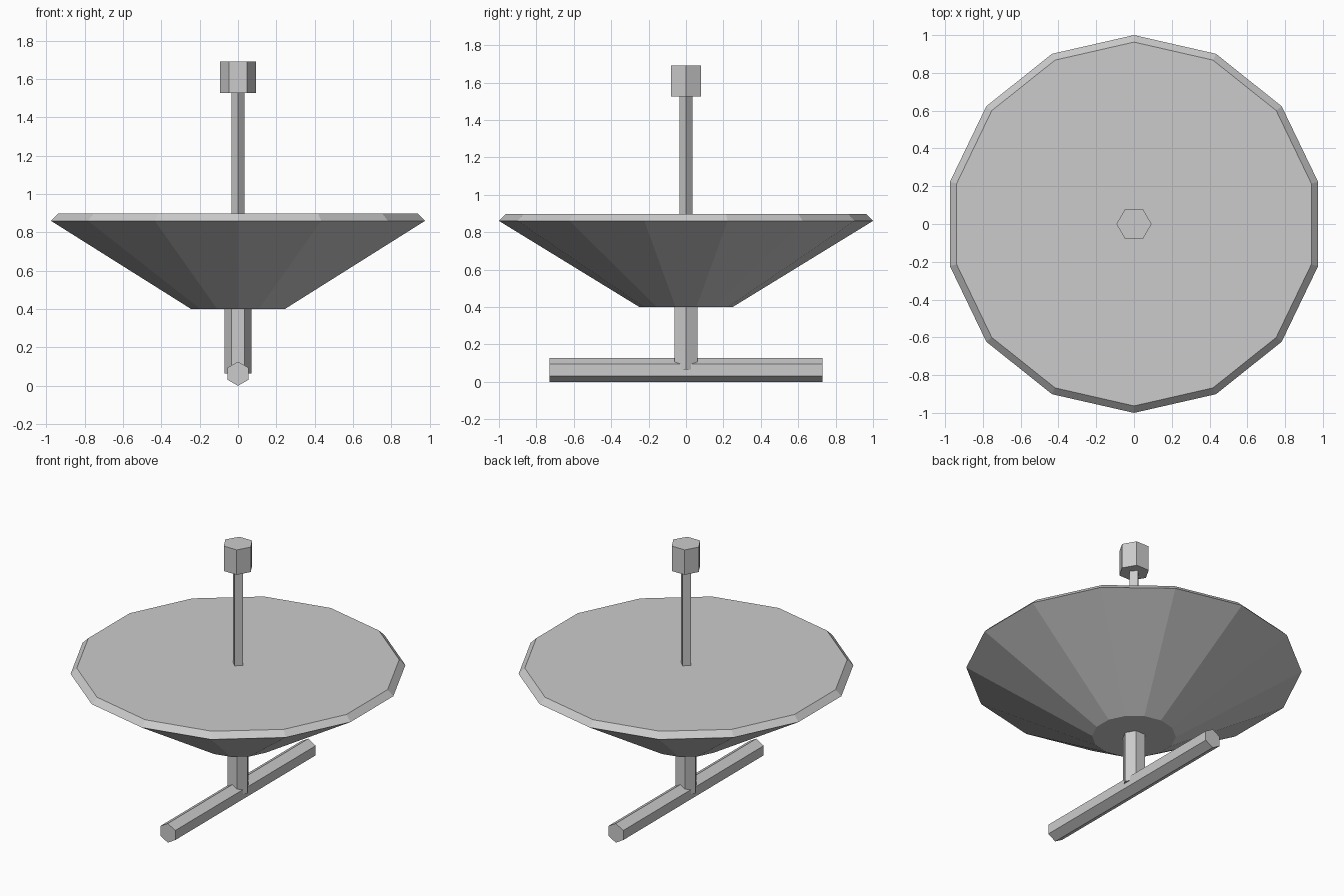
import bpy
import math
from mathutils import Matrix

cube = bpy.data.objects.get("Cube")
if cube:
    bpy.data.objects.remove(cube, do_unlink=True)

grey = bpy.data.materials.new("light_grey")
grey.use_nodes = True
COLOUR = (0.6, 0.6, 0.6, 1)
grey.diffuse_color = COLOUR
grey.node_tree.nodes["Principled BSDF"].inputs["Base Color"].default_value = COLOUR


def prism(name, sides, rings, turn=0.0, matrix=Matrix()):
    """Closed flat-faced solid from (radius, height) rings."""
    verts = []
    for radius, z in rings:
        for i in range(sides):
            a = turn + math.tau * i / sides
            verts.append((radius * math.cos(a), radius * math.sin(a), z))
    faces = [tuple(reversed(range(sides))),
             tuple(range(len(verts) - sides, len(verts)))]
    for r in range(len(rings) - 1):
        for i in range(sides):
            a, b = r * sides + i, r * sides + (i + 1) % sides
            faces.append((a, b, b + sides, a + sides))
    mesh = bpy.data.meshes.new(name)
    mesh.from_pydata(verts, [], faces)
    mesh.transform(matrix)
    mesh.materials.append(grey)
    obj = bpy.data.objects.new(name, mesh)
    bpy.context.collection.objects.link(obj)
    return obj


# Dish: wide cone with a bevelled rim and a flat top
prism("dish", 14, [(0.25, 0.40), (1.0, 0.86), (0.963, 0.897)], math.pi / 2)

# Square mast and hexagonal receiver above the dish
prism("mast", 4, [(0.035, 0.88), (0.035, 1.54)])
prism("receiver", 6, [(0.093, 1.526), (0.093, 1.69)])

# Hexagonal post below the dish
prism("post", 6, [(0.07, 0.065), (0.07, 0.42)])

# Hexagonal foot bar lying front to back, one ridge up
lay_down = Matrix.Translation((0, 0, 0.063)) @ Matrix.Rotation(math.pi / 2, 4, 'X')
prism("foot_bar", 6, [(0.063, -0.73), (0.063, 0.73)], math.pi / 2, lay_down)
